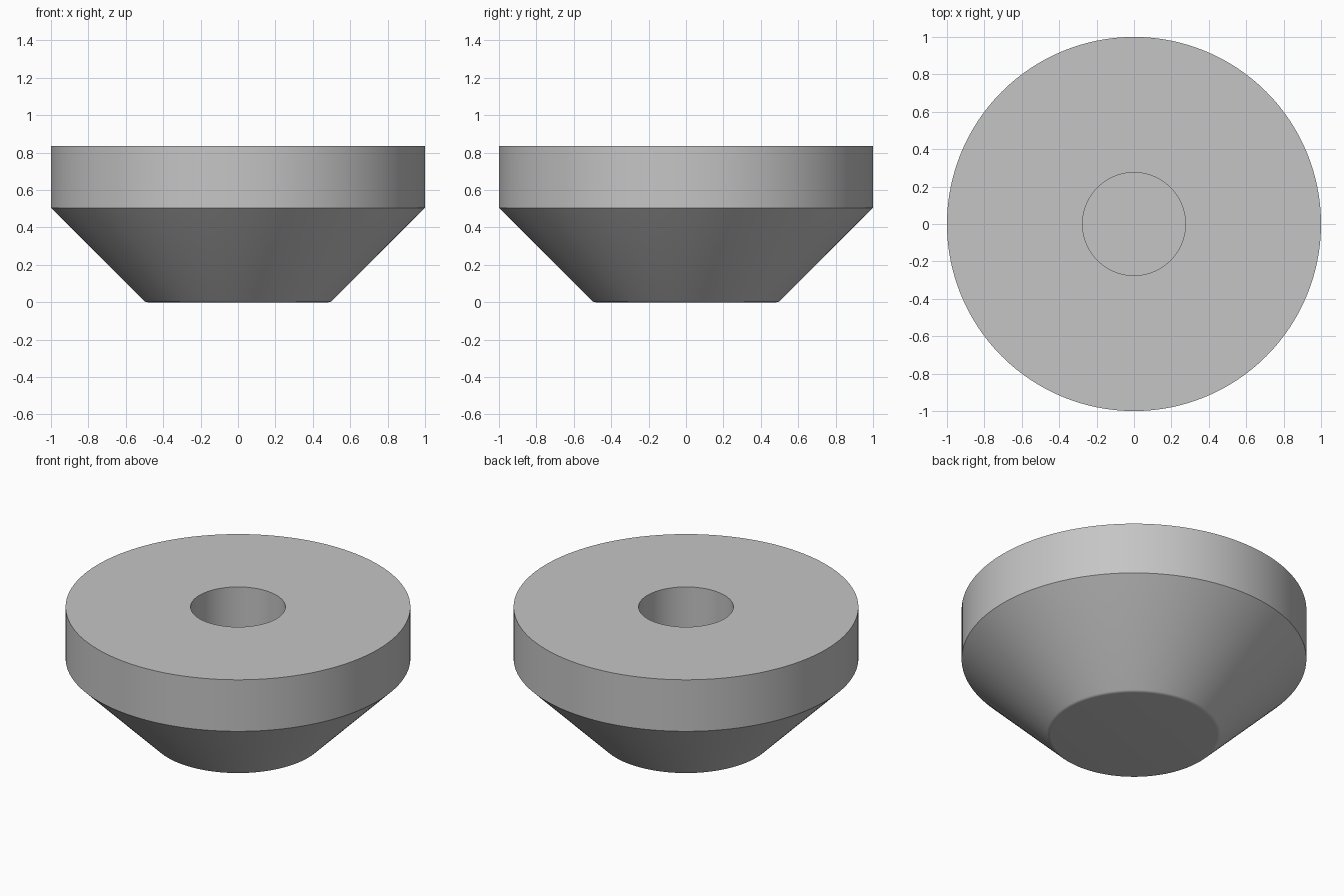
import bpy
import math

cube = bpy.data.objects.get("Cube")
if cube:
    bpy.data.objects.remove(cube, do_unlink=True)

SEGMENTS = 128


def make_material(name, color):
    mat = bpy.data.materials.new(name)
    mat.use_nodes = True
    mat.diffuse_color = color
    mat.node_tree.nodes["Principled BSDF"].inputs["Base Color"].default_value = color
    return mat


def lathe(name, profile, mat):
    """Revolve (radius, height) points about z; points on the axis become poles."""
    verts, rings, faces = [], [], []
    for r, z in profile:
        count = SEGMENTS if r > 0 else 1
        start = len(verts)
        for i in range(count):
            a = math.tau * i / SEGMENTS
            verts.append((r * math.cos(a), r * math.sin(a), z))
        rings.append([start + i % count for i in range(SEGMENTS)])
    for low, high in zip(rings, rings[1:]):
        for i in range(SEGMENTS):
            j = (i + 1) % SEGMENTS
            corners = [low[i], low[j], high[j], high[i]]
            faces.append(list(dict.fromkeys(corners)))
    mesh = bpy.data.meshes.new(name)
    mesh.from_pydata(verts, [], faces)
    mesh.materials.append(mat)
    obj = bpy.data.objects.new(name, mesh)
    bpy.context.collection.objects.link(obj)
    return obj


grey = make_material("light grey", (0.56, 0.56, 0.56, 1))

# Small rounded edge between the flat base and the 45 degree cone
FILLET = 0.03
base_radius = 0.483
fillet = [(base_radius + FILLET * math.sin(a), FILLET * (1 - math.cos(a)))
          for a in (math.radians(45) * k / 4 for k in range(5))]

# Base, cone, straight rim, flat top and blind centre hole
profile = [(0, 0)] + fillet + [
    (1.0, 0.505), (1.0, 0.835),
    (0.275, 0.835), (0.275, 0.33), (0, 0.33),
]
foot = lathe("tapered_foot", profile, grey)

bpy.ops.object.select_all(action="DESELECT")
foot.select_set(True)
bpy.context.view_layer.objects.active = foot
bpy.ops.object.shade_smooth_by_angle(angle=math.radians(30))
